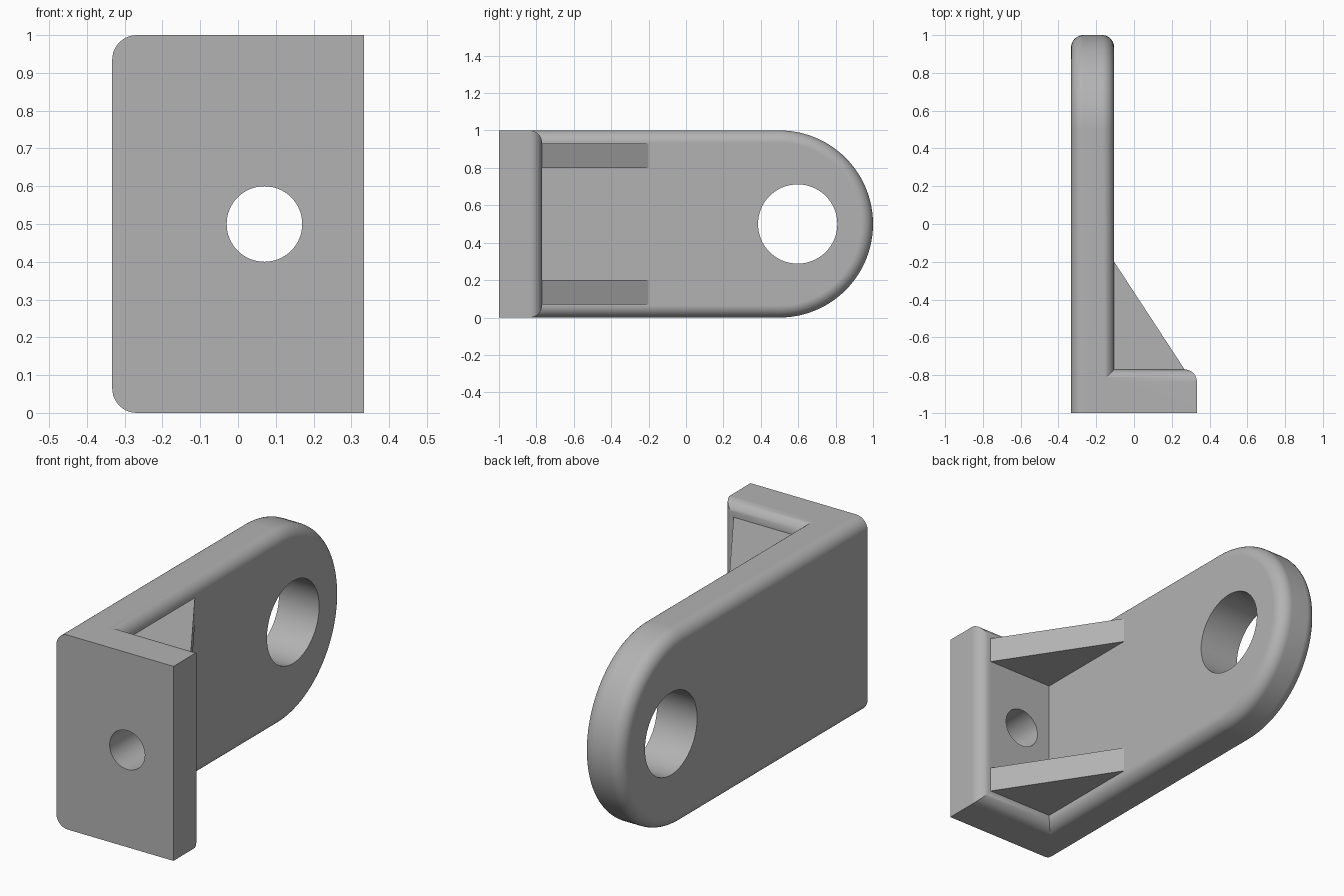
import bpy, bmesh, math
from mathutils import Matrix

cube = bpy.data.objects.get("Cube")
if cube:
    bpy.data.objects.remove(cube, do_unlink=True)

grey = bpy.data.materials.new("plain grey")
grey.use_nodes = True
colour = (0.45, 0.45, 0.45, 1)
grey.diffuse_color = colour
grey.node_tree.nodes["Principled BSDF"].inputs["Base Color"].default_value = colour

FILLET = 0.065
STEPS = 10
quarter = [math.pi / 2 * i / STEPS for i in range(STEPS + 1)]


def loft(name, rings):
    """Solid skinned through equal-length rings of points, capped at both ends."""
    bm = bmesh.new()
    loops = [[bm.verts.new(p) for p in ring] for ring in rings]
    n = len(loops[0])
    for a, b in zip(loops, loops[1:]):
        for i in range(n):
            j = (i + 1) % n
            bm.faces.new((a[i], a[j], b[j], b[i]))
    bm.faces.new(loops[0])
    bm.faces.new(loops[-1])
    bmesh.ops.recalc_face_normals(bm, faces=bm.faces)
    mesh = bpy.data.meshes.new(name)
    bm.to_mesh(mesh)
    bm.free()
    mesh.materials.append(grey)
    obj = bpy.data.objects.new(name, mesh)
    bpy.context.collection.objects.link(obj)
    return obj


def cylinder(name, centre, radius, axis):
    ring = [2 * math.pi * i / 64 for i in range(64)]
    turn = Matrix.Rotation(math.pi / 2, 4, axis)
    rings = []
    for h in (-0.3, 0.3):
        rings.append([(turn @ Matrix.Translation((radius * math.cos(a), radius * math.sin(a), h))).translation
                      for a in ring])
    obj = loft(name, rings)
    obj.data.transform(Matrix.Translation(centre))
    return obj


def combine(target, other, operation):
    mod = target.modifiers.new("combine", "BOOLEAN")
    mod.operation = operation
    mod.solver = "EXACT"
    mod.object = other
    bpy.context.view_layer.objects.active = target
    bpy.ops.object.modifier_apply(modifier=mod.name)
    bpy.data.objects.remove(other, do_unlink=True)


# Side plate: round-ended outline, filleted on both broad faces
def plate_ring(x, inset):
    r = 0.5 - inset
    arc = [-math.pi / 2 + math.pi * i / 48 for i in range(49)]
    return ([(x, -1, inset)]
            + [(x, 0.5 + r * math.cos(a), 0.5 + r * math.sin(a)) for a in arc]
            + [(x, -1, 1 - inset)])


X0, X1 = -0.333, -0.105
rings = [plate_ring(X0 + FILLET * (1 - math.cos(a)), FILLET * (1 - math.sin(a))) for a in quarter]
rings += [plate_ring(X1 - FILLET * (1 - math.sin(a)), FILLET * (1 - math.cos(a))) for a in quarter]
body = loft("bracket_body", rings)


# Front flange: sharp at the front, filleted around its back face
def flange_ring(y, inset):
    right = 0.333 - inset
    return [(-0.22, y, inset), (right, y, inset), (right, y, 1 - inset), (-0.22, y, 1 - inset)]


BACK = -0.77
rings = [flange_ring(-1, 0)]
rings += [flange_ring(BACK - FILLET * (1 - math.sin(a)), FILLET * (1 - math.cos(a))) for a in quarter]
combine(body, loft("flange", rings), "UNION")

# Bolt holes
combine(body, cylinder("large_hole", (-0.22, 0.597, 0.5), 0.212, "Y"), "DIFFERENCE")
combine(body, cylinder("small_hole", (0.07, -0.88, 0.5), 0.1, "X"), "DIFFERENCE")

# Triangular ribs in the inner corner
section = [(X1, -0.2), (0.268, BACK), (0.268, -0.8), (-0.15, -0.8), (-0.15, -0.2)]
for name, low in (("lower_rib", 0.07), ("upper_rib", 0.8)):
    loft(name, [[(x, y, z) for x, y in section] for z in (low, low + 0.13)])

# Smooth fillets and holes, keeping flat faces flat
bpy.ops.object.select_all(action="DESELECT")
body.select_set(True)
bpy.context.view_layer.objects.active = body
bpy.ops.object.shade_smooth_by_angle(angle=math.radians(30))
weighted = body.modifiers.new("even shading", "WEIGHTED_NORMAL")
weighted.keep_sharp = True
